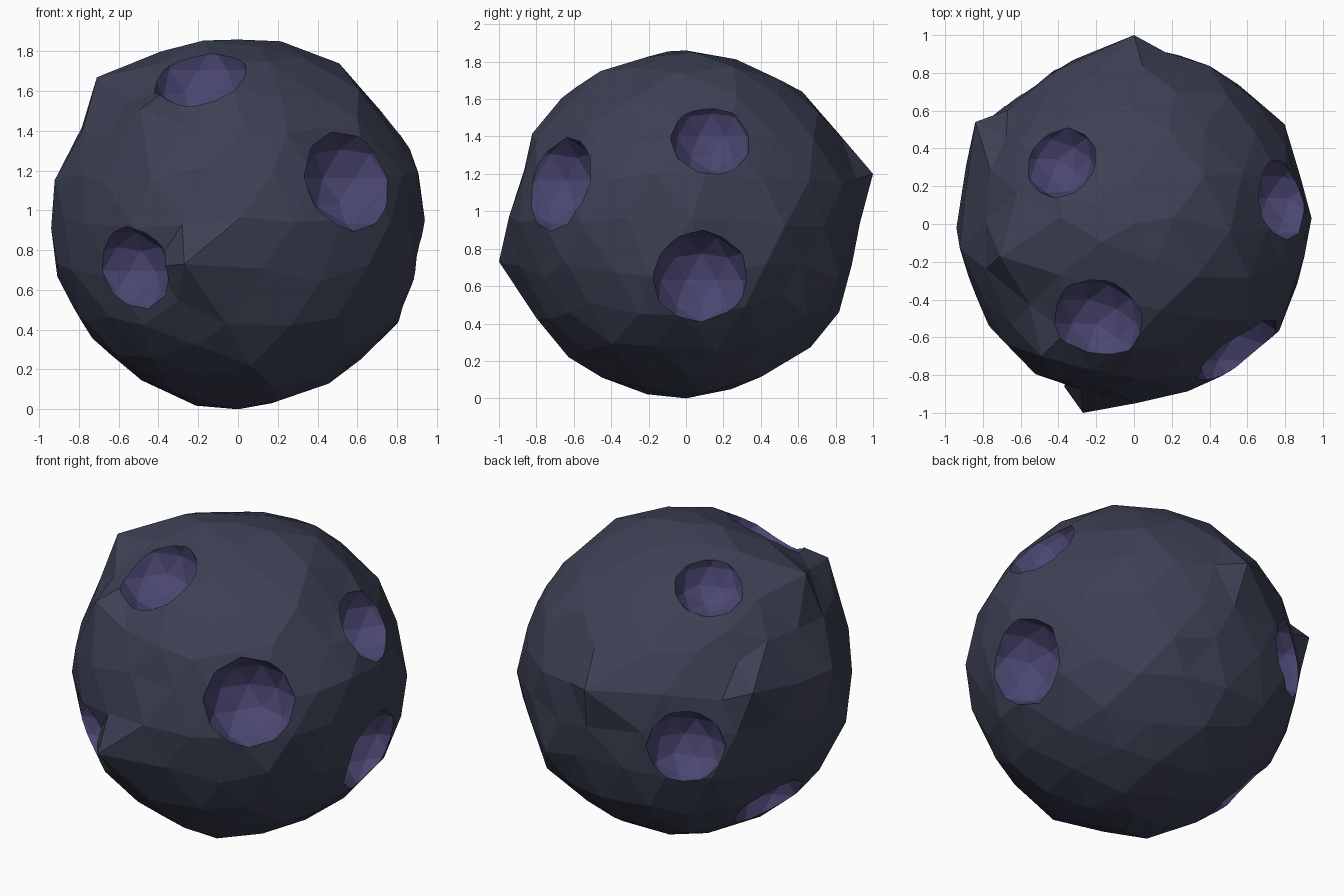
import bpy, bmesh, random
from mathutils import Vector

if "Cube" in bpy.data.objects:
    bpy.data.objects.remove(bpy.data.objects["Cube"])

random.seed(4)
R = 0.93                      # rock radius
C = Vector((0, 0, R))         # rock centre


def material(name, rgb):
    m = bpy.data.materials.new(name)
    m.diffuse_color = (*rgb, 1)
    m.use_nodes = True
    m.node_tree.nodes["Principled BSDF"].inputs["Base Color"].default_value = m.diffuse_color
    return m


rock_mat = material("dark slate rock", (0.046, 0.052, 0.088))
crater_mat = material("purple crater", (0.070, 0.063, 0.170))

# Jagged points pulled out of the surface (relative to the centre)
spikes = [(0, 1, 0.27), (-0.27, -1, -0.20), (-0.71, -0.17, 0.74),
          (-0.84, 0.54, 0.30), (-0.49, -0.70, 0.58)]

# Craters: direction from the centre and opening radius
craters = [((0.55, -0.68, 0.22), 0.255), ((-0.54, -0.74, -0.23), 0.21),
           ((-0.19, -0.50, 0.74), 0.235), ((-0.395, 0.335, 0.78), 0.195),
           ((0.78, 0.13, 0.45), 0.21), ((0.89, 0.08, -0.29), 0.25),
           ((-0.53, 0.76, -0.04), 0.22), ((-0.70, 0.16, -0.59), 0.22)]


def ico_object(name, subdivisions, radius, loc):
    bm = bmesh.new()
    bmesh.ops.create_icosphere(bm, subdivisions=subdivisions, radius=radius)
    bmesh.ops.translate(bm, verts=bm.verts, vec=loc)
    me = bpy.data.meshes.new(name)
    bm.to_mesh(me)
    bm.free()
    ob = bpy.data.objects.new(name, me)
    bpy.context.collection.objects.link(ob)
    return ob


# Uneven low-poly rock body
rock = ico_object("asteroid", 3, R, C)
for v in rock.data.vertices:
    d = v.co - C
    if abs(d.z) < 0.92:       # keep the poles at full height
        d += Vector([random.uniform(-0.045, 0.045) for _ in range(3)])
        d = d.normalized() * R * random.uniform(0.985, 1.03)
        d.z = max(-0.925, min(0.925, d.z))
        d.x = max(-0.94, min(0.94, d.x))
    v.co = C + d
for s in spikes:
    s = Vector(s)
    near = min(rock.data.vertices,
               key=lambda v: ((v.co - C).normalized() - s.normalized()).length)
    near.co = C + s
rock.data.materials.append(rock_mat)

# Bowl cutters
bowls = []
for i, (d, r) in enumerate(craters):
    centre = C + Vector(d).normalized() * (R + 0.03)
    radius = ((r * 1.05) ** 2 + 0.05 ** 2) ** 0.5
    bowls.append((centre, radius))
    cutter = ico_object("crater_cutter_%d" % (i + 1), 2, radius, centre)
    cutter.hide_render = True
    mod = rock.modifiers.new("crater", 'BOOLEAN')
    mod.operation = 'DIFFERENCE'
    mod.solver = 'EXACT'
    mod.object = cutter

# Bake the cuts, then remove the cutters
bpy.context.view_layer.update()
dg = bpy.context.evaluated_depsgraph_get()
baked = bpy.data.meshes.new_from_object(rock.evaluated_get(dg))
rock.modifiers.clear()
rock.data = baked
for ob in [o for o in bpy.data.objects if o.name.startswith("crater_cutter")]:
    bpy.data.objects.remove(ob)

# Paint bowl faces: near a bowl sphere and facing its centre
baked.materials.clear()
baked.materials.append(rock_mat)
baked.materials.append(crater_mat)


def in_bowl(p):
    for c, r in bowls:
        to_c = c - p.center
        if to_c.length < r * 1.001 and p.normal.dot(to_c) > 0.75 * r:
            return True
    return False


for p in baked.polygons:
    p.use_smooth = False
    p.material_index = int(in_bowl(p))
